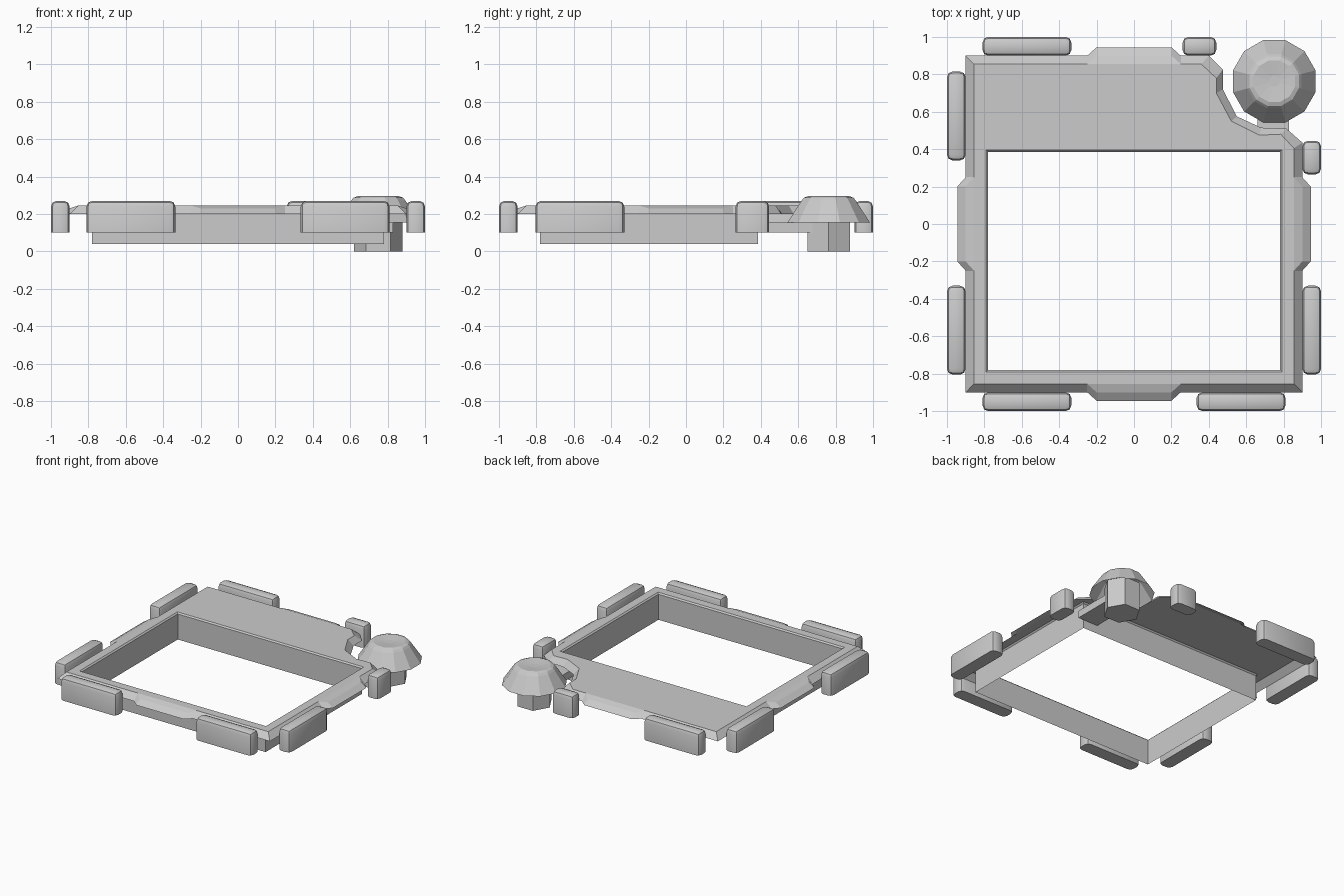
import bpy, bmesh
from math import pi, cos, sin
from mathutils import Matrix, Vector

if "Cube" in bpy.data.objects:
    bpy.data.objects.remove(bpy.data.objects["Cube"])


def finish(name, bm, smooth=None):
    bmesh.ops.remove_doubles(bm, verts=bm.verts, dist=1e-5)
    mesh = bpy.data.meshes.new(name)
    bm.to_mesh(mesh)
    bm.free()
    ob = bpy.data.objects.new(name, mesh)
    bpy.context.collection.objects.link(ob)
    if smooth:
        bpy.context.view_layer.objects.active = ob
        ob.select_set(True)
        bpy.ops.object.shade_smooth_by_angle(angle=smooth)
        ob.select_set(False)
    return ob


def ring(bm, pts):
    return [bm.verts.new(p) for p in pts]


def skin(bm, a, b):
    n = len(a)
    for i in range(n):
        j = (i + 1) % n
        bm.faces.new((a[i], a[j], b[j], b[i]))


def loop_edges(bm, vs):
    return [bm.edges.new((vs[i], vs[(i + 1) % len(vs)])) for i in range(len(vs))]


# Outline as (flat edge, crease, outer rim) triples, counter-clockwise
outline = []


def side(k):
    """A shallow tab in the middle of one side, turned by k quarter turns."""
    rot = Matrix.Rotation(k * pi / 2, 3, 'Z')
    for t, out in ((-.25, 0), (-.2, 1), (.2, 1), (.25, 0)):
        z = .23 if out else .245
        outline.append([rot @ Vector(p) for p in (
            (t, -.855, .245), (t, -.855 - .045 * out, z), (t, -.9 - .045 * out, .2))])


def corner(xi, yi, xo, yo):
    i = Vector((xi, yi, .245))
    outline.append([i, i.copy(), Vector((xo, yo, .2))])


side(0)
corner(.855, -.855, .9, -.9)
side(1)
for c in ((.855, .405, .9, .435), (.785, .48, .815, .51), (.67, .475, .68, .515),
          (.52, .55, .55, .575), (.44, .70, .475, .72), (.44, .78, .475, .825),
          (.36, .855, .40, .9)):
    corner(*c)
side(2)
corner(-.855, .855, -.9, .9)
side(3)
corner(-.855, -.855, -.9, -.9)

# Open shell plate with sloped rim and deep window wall
bm = bmesh.new()
flat, crease, rim = (ring(bm, [o[i] for o in outline]) for i in range(3))


def window(grow, z):
    x, y0, y1 = .78 + grow, -.78 - grow, .385 + grow
    return ring(bm, [(-x, y0, z), (x, y0, z), (x, y1, z), (-x, y1, z)])


lip, wall_top, wall_bottom = window(.01, .245), window(0, .235), window(0, .04)
edges = loop_edges(bm, flat) + loop_edges(bm, lip)
bmesh.ops.triangle_fill(bm, edges=edges, use_beauty=True, use_dissolve=False, normal=(0, 0, 1))
for f in bm.faces:
    f.normal_update()
    if f.normal.z < 0:
        f.normal_flip()
skin(bm, rim, crease)
# the tabs are the only places where crease and flat edge differ
skin(bm, crease, flat)
skin(bm, lip, wall_top)
skin(bm, wall_top, wall_bottom)
bmesh.ops.dissolve_degenerate(bm, dist=1e-5, edges=bm.edges)
finish("window_plate", bm)


# Rounded edge pads, bevelled everywhere except the base
def pad(name, x0, x1, y0, y1):
    bm = bmesh.new()
    bmesh.ops.create_cube(bm, size=1, matrix=Matrix.Translation(
        ((x0 + x1) / 2, (y0 + y1) / 2, .185)) @ Matrix.Diagonal((x1 - x0, y1 - y0, .17, 1)))
    sel = [e for e in bm.edges if any(v.co.z > .2 for v in e.verts)]
    bmesh.ops.bevel(bm, geom=sel, offset=.03, segments=2, profile=.5, affect='EDGES')
    finish(name, bm, .7)


for i, (a, b) in enumerate(((-.81, -.335), (.335, .81))):
    pad(f"front_pad_{i}", a, b, -1, -.9)
for i, (a, b) in enumerate(((-.81, -.335), (.26, .44))):
    pad(f"back_pad_{i}", a, b, .9, 1)
for i, (a, b) in enumerate(((-.805, -.33), (.34, .815))):
    pad(f"left_pad_{i}", -1, -.9, a, b)
for i, (a, b) in enumerate(((-.805, -.33), (.265, .445))):
    pad(f"right_pad_{i}", .9, 1, a, b)


# Corner knob: twelve-sided hollow cap on a hexagonal stem
CX, CY = .75, .763


def circle(bm, r, z, n, phase=0):
    return ring(bm, [(CX + r * cos(2 * pi * i / n + phase),
                      CY + r * sin(2 * pi * i / n + phase), z) for i in range(n)])


bm = bmesh.new()
rings = [circle(bm, r, z, 12, pi / 12)
         for r, z in ((.228, .155), (.15, .272), (.137, .287), (.115, .295), (.03, .287))]
for a, b in zip(rings, rings[1:]):
    skin(bm, a, b)
bm.faces.new(rings[-1])
finish("knob_cap", bm)

bm = bmesh.new()
low, high = circle(bm, .13, 0, 6), circle(bm, .13, .22, 6)
skin(bm, low, high)
bm.faces.new(low[::-1])
bm.faces.new(high)
finish("knob_stem", bm)

# Bracket joining the stem to the plate
bm = bmesh.new()
bmesh.ops.create_cube(bm, size=1, matrix=Matrix.Translation((.745, .535, .128))
                      @ Matrix.Diagonal((.17, .29, .055, 1)))
finish("knob_bracket", bm)
